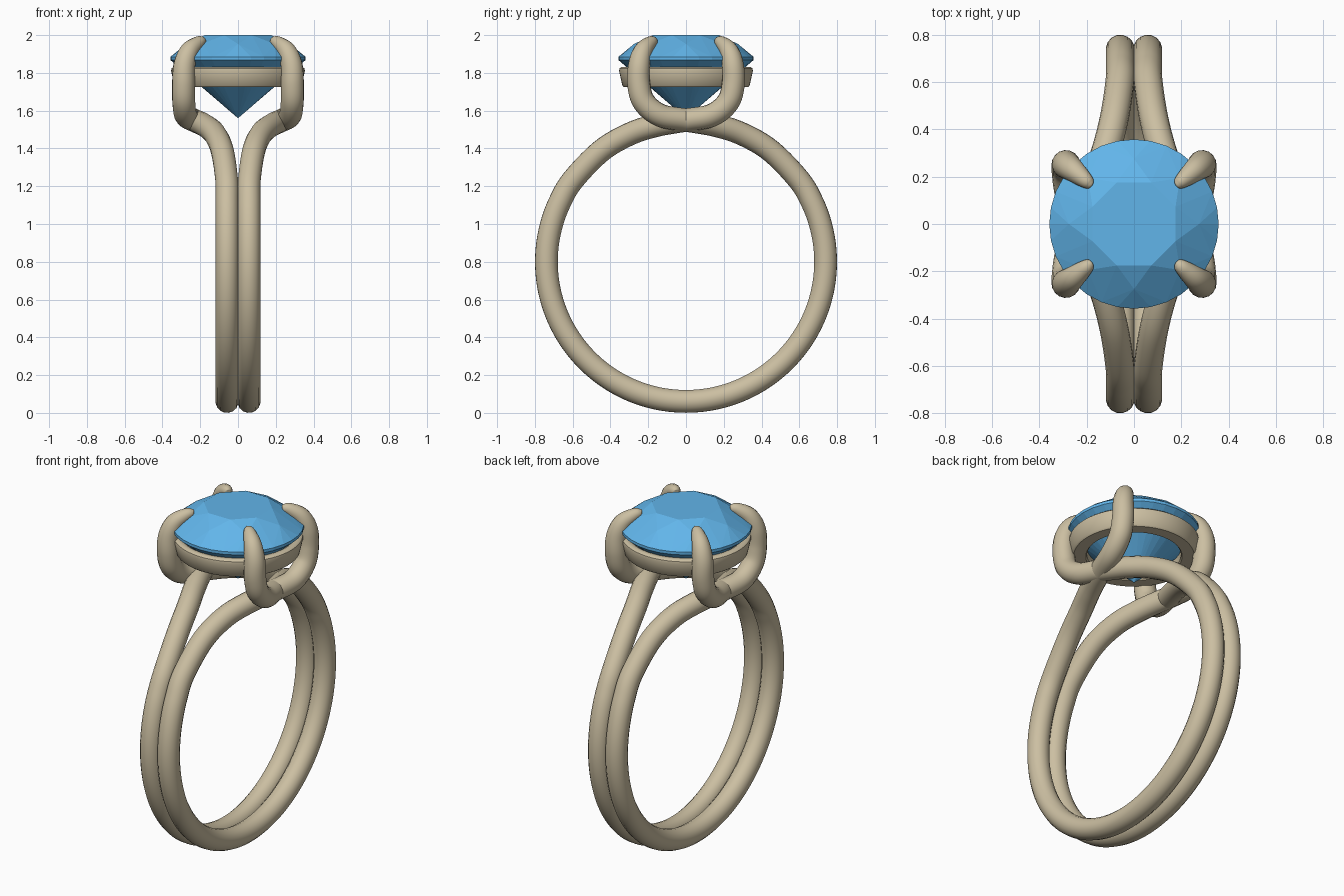
import bpy, bmesh
from math import sin, cos, pi, sqrt, radians
from mathutils import Vector

if "Cube" in bpy.data.objects:
    bpy.data.objects.remove(bpy.data.objects["Cube"])

RC, CZ, TUBE = 0.739, 0.8, 0.061   # band centreline radius, centre height, wire radius


def material(name, color):
    m = bpy.data.materials.new(name)
    m.diffuse_color = color
    m.use_nodes = True
    m.node_tree.nodes["Principled BSDF"].inputs["Base Color"].default_value = m.diffuse_color
    return m


metal = material("gold", (0.60, 0.52, 0.36, 1))
blue = material("blue_gem", (0.12, 0.46, 0.82, 1))


def add_mesh(name, bm, mat):
    bmesh.ops.recalc_face_normals(bm, faces=bm.faces)
    me = bpy.data.meshes.new(name)
    bm.to_mesh(me)
    bm.free()
    ob = bpy.data.objects.new(name, me)
    bpy.context.collection.objects.link(ob)
    me.materials.append(mat)
    return ob


def smooth(ob, angle):
    bpy.ops.object.select_all(action='DESELECT')
    ob.select_set(True)
    bpy.context.view_layer.objects.active = ob
    bpy.ops.object.shade_smooth_by_angle(angle=radians(angle))


def catmull(pts, n=8):
    """Smooth path through 4D points (x, y, z, wire radius)."""
    p = [Vector(q) for q in pts]
    p = [2 * p[0] - p[1]] + p + [2 * p[-1] - p[-2]]
    out = []
    for a, b, c, d in zip(p, p[1:], p[2:], p[3:]):
        for i in range(n):
            t = i / n
            out.append(0.5 * (2 * b + (c - a) * t + (2 * a - 5 * b + 4 * c - d) * t * t
                              + (3 * b - a - 3 * c + d) * t ** 3))
    return out + [p[-2]]


# One prong from its tip down to the crossing, then the flare onto the band
prong = [(0.178, -0.163, 1.968, 0.010), (0.186, -0.169, 1.968, 0.024),
         (0.212, -0.190, 1.958, 0.036), (0.258, -0.228, 1.915, 0.050),
         (0.284, -0.248, 1.84, 0.058), (0.288, -0.250, 1.74, TUBE),
         (0.287, -0.222, 1.645, TUBE), (0.275, -0.135, 1.575, TUBE),
         (0.235, 0.0, 1.550, TUBE)]
flare = [(x, y, CZ + sqrt(RC * RC - y * y), TUBE)
         for x, y in ((0.175, 0.16), (0.122, 0.30), (0.083, 0.45), (0.060, 0.60))]
arc = []
for i in range(25):
    a = radians(65 + 230 * i / 24)
    arc.append((0.058, RC * sin(a), CZ + RC * cos(a), TUBE))
half = prong + flare
strand = half + arc + [(x, -y, z, r) for x, y, z, r in reversed(half)]


def wire(name, side):
    cu = bpy.data.curves.new(name, 'CURVE')
    cu.dimensions = '3D'
    cu.bevel_depth = 1.0
    cu.bevel_resolution = 6
    cu.use_fill_caps = True
    path = catmull(strand)
    sp = cu.splines.new('POLY')
    sp.points.add(len(path) - 1)
    for pt, q in zip(sp.points, path):
        pt.co = (side * q[0], q[1], q[2], 1)
        pt.radius = q[3]
    cu.materials.append(metal)
    ob = bpy.data.objects.new(name, cu)
    bpy.context.collection.objects.link(ob)
    bpy.ops.object.select_all(action='DESELECT')
    ob.select_set(True)
    bpy.context.view_layer.objects.active = ob
    bpy.ops.object.convert(target='MESH')
    smooth(bpy.context.object, 60)


wire("right_band_and_prongs", 1)
wire("left_band_and_prongs", -1)

# Collar under the stone
profile = [(0.262, 1.725), (0.328, 1.725), (0.337, 1.733), (0.354, 1.81),
           (0.352, 1.824), (0.342, 1.832), (0.318, 1.832), (0.255, 1.78), (0.255, 1.733)]
bm = bmesh.new()
N = 96
rings = [[bm.verts.new((r * cos(2 * pi * k / N), r * sin(2 * pi * k / N), z))
          for r, z in profile] for k in range(N)]
for k in range(N):
    A, B = rings[k], rings[(k + 1) % N]
    for j in range(len(profile)):
        i = (j + 1) % len(profile)
        bm.faces.new((A[j], B[j], B[i], A[i]))
smooth(add_mesh("collar", bm, metal), 40)

# Brilliant-cut stone: hull of table, star tips, girdle and culet
bm = bmesh.new()
for count, r, z, off in ((8, 0.190, 2.0, 0.5), (8, 0.275, 1.953, 0),
                         (32, 0.358, 1.885, 0), (32, 0.358, 1.868, 0),
                         (8, 0.10, 1.645, 0.5)):
    for k in range(count):
        a = 2 * pi * (k + off) / count
        bm.verts.new((r * cos(a), r * sin(a), z))
bm.verts.new((0, 0, 1.56))
bmesh.ops.convex_hull(bm, input=bm.verts)
bmesh.ops.dissolve_limit(bm, angle_limit=radians(1), verts=bm.verts, edges=bm.edges)
add_mesh("gemstone", bm, blue)
